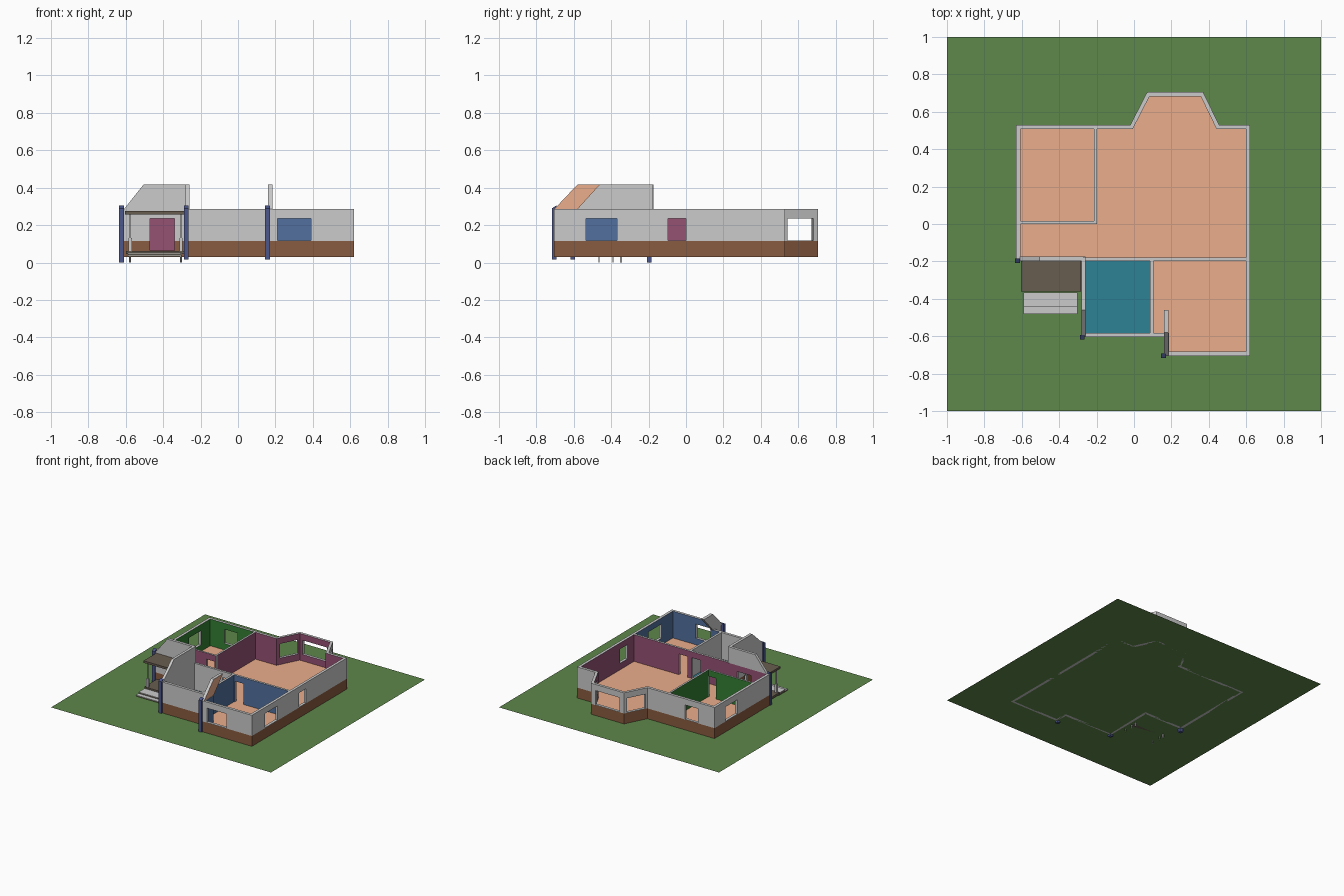
import bpy, bmesh
from mathutils import Vector

if "Cube" in bpy.data.objects:
    bpy.data.objects.remove(bpy.data.objects["Cube"])

def mat(name, *rgb):
    m = bpy.data.materials.new(name)
    m.diffuse_color = (*rgb, 1)
    m.use_nodes = True
    m.node_tree.nodes["Principled BSDF"].inputs["Base Color"].default_value = m.diffuse_color
    return m

GREY = mat("render_grey", .8, .8, .8)
BRICK = mat("brick", .25, .104, .05)
FLOOR = mat("floor", .83, .42, .26)
PINK = mat("pink_wall", .30, .084, .175)
BLUE = mat("blue_wall", .084, .163, .337)
GREEN = mat("green_wall", .033, .21, .033)
GRASS = mat("grass", .113, .243, .069)
TEAL = mat("teal_floor", .027, .223, .296)
BROWN = mat("porch_brown", .14, .11, .08)
NAVY = mat("pipe_navy", .073, .095, .263)

Z0, ZB, ZF, ZT = .03, .115, .065, .285   # ground, brick top, floor, wall top
WIN, DOOR = (.118, .235), (ZF, .235)
T = .022                                 # wall thickness

def finish(name, bm, mats):
    me = bpy.data.meshes.new(name)
    bm.to_mesh(me)
    bm.free()
    for m in mats:
        me.materials.append(m)
    ob = bpy.data.objects.new(name, me)
    bpy.context.collection.objects.link(ob)
    return ob

def prism(bm, low, high, mats):
    """Joins two matching loops; mats = (low, high, sides...)"""
    a = [bm.verts.new(p) for p in low]
    b = [bm.verts.new(p) for p in high]
    n = len(a)
    bm.faces.new(a[::-1]).material_index = mats[0]
    bm.faces.new(b).material_index = mats[1]
    for i in range(n):
        j = (i + 1) % n
        bm.faces.new((a[i], a[j], b[j], b[i])).material_index = mats[2 + i]

def box(name, x0, x1, y0, y1, z0, z1, m):
    bm = bmesh.new()
    c = [(x0, y0), (x1, y0), (x1, y1), (x0, y1)]
    prism(bm, [(*p, z0) for p in c], [(*p, z1) for p in c], [0] * 6)
    return finish(name, bm, [m])

def sheet(name, pts, z, m):
    bm = bmesh.new()
    f = bm.faces.new([bm.verts.new((*p, z)) for p in pts])
    if f.normal.z < 0 or (f.normal_update() or f.normal.z < 0):
        f.normal_flip()
    return finish(name, bm, [m])

def wall(name, a, b, ai, bi, outer, inner, holes=(), brick=True, z0=Z0):
    """Wall between outer line a-b and inner line ai-bi; holes = (s0, s1, (z0, z1))"""
    a, b, ai, bi = map(Vector, (a, b, ai, bi))
    d = (b - a).normalized()
    L = (b - a).length
    n = Vector((d.y, -d.x)) * T if brick else (ai - a)
    cols, s = [], 0
    for h0, h1, hz in sorted(holes):
        cols += [(s, h0, None), (h0, h1, hz)]
        s = h1
    cols.append((s, L, None))
    at = lambda s: (a, ai) if s <= 0 else (b, bi) if s >= L else (a + d * s, a + d * s + n)
    bm = bmesh.new()
    for s0, s1, hz in cols:
        spans = [(z0, ZT)] if hz is None else [(z0, hz[0]), (hz[1], ZT)]
        for lo, hi in spans:
            parts = [(lo, ZB), (ZB, hi)] if brick and lo < ZB < hi else [(lo, hi)]
            for u, v in parts:
                if v - u < 1e-5:
                    continue
                (p, pi), (q, qi) = at(s0), at(s1)
                loop = [pi, qi, q, p]
                o = 2 if brick and v <= ZB + 1e-4 else 0
                prism(bm, [(*c, u) for c in loop], [(*c, v) for c in loop],
                      [3, 3, 1, 3, o, 3])
    bmesh.ops.recalc_face_normals(bm, faces=bm.faces)
    finish(name, bm, [outer, inner, BRICK, GREY])

# Lawn
sheet("lawn", [(-1, -1), (1, -1), (1, 1), (-1, 1)], Z0, GRASS)

# Outer walls, clockwise: start point, inside colour, openings
ring = [
    ((-.63, .53), GREEN, [(.15, .27, WIN)]),
    ((-.205, .53), PINK, []),
    ((-.02, .53), PINK, [(.015, .17, WIN)]),
    ((.07, .705), PINK, [(.04, .26, WIN)]),
    ((.37, .705), PINK, [(.025, .18, WIN)]),
    ((.455, .53), PINK, []),
    ((.62, .53), PINK, [(.53, .625, WIN)]),
    ((.62, -.187), BLUE, [(.183, .348, WIN)]),
    ((.62, -.705), BLUE, [(.23, .41, WIN)]),
    ((.165, -.705), BLUE, []),
    ((.165, -.605), BLUE, []),
    ((.09, -.605), GREY, []),
    ((-.28, -.605), GREY, []),
    ((-.28, -.197), PINK, [(.06, .19, DOOR)]),
    ((-.63, -.197), PINK, []),
    ((-.63, .005), GREEN, [(.225, .385, WIN)]),
]
outer = [Vector(r[0]) for r in ring]
N = len(outer)
def normal(i):
    d = (outer[(i + 1) % N] - outer[i % N]).normalized()
    return Vector((d.y, -d.x))
inner = []
for i in range(N):
    n1, n2 = normal(i - 1), normal(i)
    inner.append(outer[i] + (n1 + n2) * T / (1 + n1.dot(n2)))
for i, (p, m, holes) in enumerate(ring):
    j = (i + 1) % N
    wall(f"outer_wall_{i}", outer[i], outer[j], inner[i], inner[j], GREY, m, holes)

# Floors
sheet("house_floor", inner, ZF, FLOOR)
sheet("garage_floor", [(-.262, -.585), (.085, -.585), (.085, -.195), (-.262, -.195)], ZF + .002, TEAL)

# Partitions: first colour on the a-b line, second on the other side
def partition(name, a, b, off, m1, m2, holes=()):
    o = Vector(off)
    wall(name, a, b, Vector(a) + o, Vector(b) + o, m1, m2, holes, False, ZF)

partition("garage_back_wall", (-.26, -.197), (.095, -.197), (0, .018), GREY, PINK, [(.255, .335, DOOR)])
partition("bedroom_back_wall", (.095, -.197), (.6, -.197), (0, .018), BLUE, PINK, [(.015, .095, DOOR)])
partition("garage_side_wall", (.085, -.585), (.085, -.197), (.018, 0), GREY, BLUE)
partition("study_front_wall", (-.61, .0), (-.198, .0), (0, .015), PINK, GREEN, [(.325, .395, DOOR)])
partition("study_side_wall", (-.213, .015), (-.213, .51), (.015, 0), GREEN, PINK)

# Raised gable pieces above the wall tops
def gable(name, axis, at, thick, prof, m):
    bm = bmesh.new()
    put = (lambda u, z, c: (c, u, z)) if axis == 'x' else (lambda u, z, c: (u, c, z))
    prism(bm, [put(u, z, at) for u, z in prof], [put(u, z, at + thick) for u, z in prof],
          [0, 1] + [0] * len(prof))
    bmesh.ops.recalc_face_normals(bm, faces=bm.faces)
    finish(name, bm, [GREY, m])

gable("porch_gable", 'y', -.197, T, [(-.61, ZT), (-.27, ZT), (-.27, .417), (-.505, .417)], GREY)
gable("garage_gable", 'x', -.28, T, [(-.605, ZT), (-.18, ZT), (-.18, .417), (-.46, .417)], GREY)
gable("bedroom_gable", 'x', .16, .025, [(-.705, ZT), (-.58, ZT), (-.46, .417), (-.58, .417)], FLOOR)

# Corner strips with sloping tops
for i, (x, y, zb) in enumerate([(-.623, -.197, 0), (-.277, -.605, .015), (.158, -.705, .015)]):
    bm = bmesh.new()
    c = [(x - .013, y - .012), (x + .013, y - .012), (x + .013, y + .012), (x - .013, y + .012)]
    prism(bm, [(*p, zb) for p in c],
          [(*p, z) for p, z in zip(c, (.29, .29, .305, .305))], [0] * 6)
    finish(f"corner_strip_{i}", bm, [NAVY])

# Porch
box("porch_roof", -.605, -.283, -.362, -.195, .258, .275, BROWN)
box("porch_deck", -.6, -.285, -.36, -.195, .045, .062, BROWN)
for i, x in enumerate((-.577, -.305)):
    box(f"porch_post_{i}", x - .005, x + .005, -.352, -.342, 0, .26, GREY)
    box(f"post_foot_{i}", x - .009, x + .009, -.356, -.338, .062, .13, GREY)
    for k, y in enumerate((-.465, -.39)):
        box(f"step_leg_{i}_{k}", x - .003, x + .003, y - .003, y + .003, 0, .04, GREY)

# Steps
for i, (y0, y1, z) in enumerate([(-.445, -.367, .053), (-.48, -.445, .042)]):
    box(f"step_riser_{i}", -.588, -.307, y0 + .004, y1, Z0, z - .004, BROWN)
    box(f"step_tread_{i}", -.592, -.303, y0, y1, z - .004, z, GREY)
